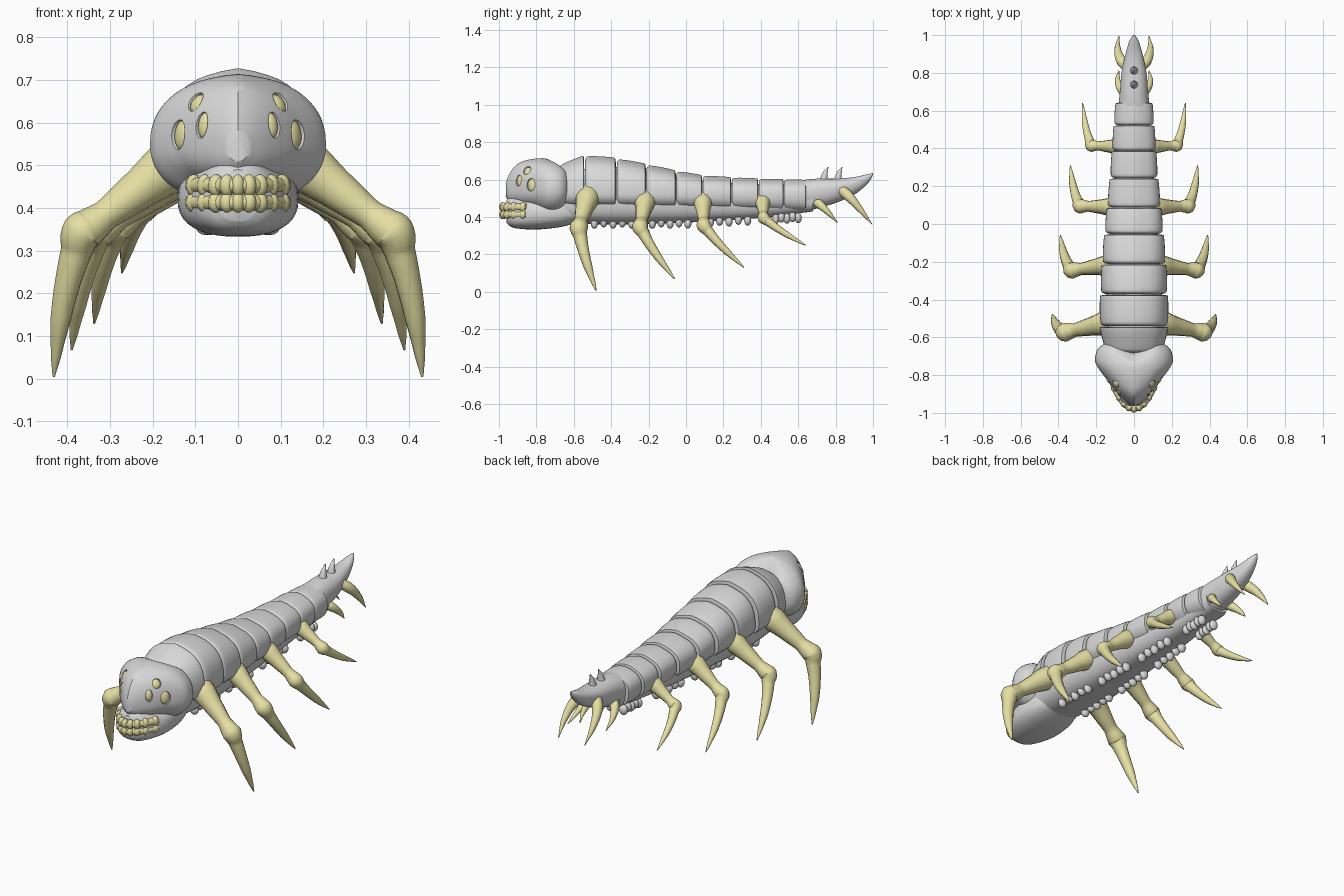
import bpy
import math
from mathutils import Vector
from mathutils.bvhtree import BVHTree

old = bpy.data.objects.get("Cube")
if old:
    bpy.data.objects.remove(old, do_unlink=True)


def material(name, rgb):
    mat = bpy.data.materials.new(name)
    mat.use_nodes = True
    mat.diffuse_color = (*rgb, 1)
    mat.node_tree.nodes["Principled BSDF"].inputs["Base Color"].default_value = (*rgb, 1)
    return mat


GREY = material("shell grey", (.7, .7, .7))
BONE = material("bone yellow", (.79, .745, .37))


def finish(ob, name, mat, angle=40):
    ob.name = name
    ob.data.materials.clear()
    ob.data.materials.append(mat)
    bpy.ops.object.select_all(action="DESELECT")
    ob.select_set(True)
    bpy.context.view_layer.objects.active = ob
    bpy.ops.object.shade_smooth_by_angle(angle=math.radians(angle))
    return ob


def smooth_sections(sections, steps):
    """Catmull-Rom interpolation between cross-sections."""
    out = []
    for i in range(len(sections) - 1):
        a, b, c, d = (sections[min(max(i + k, 0), len(sections) - 1)] for k in (-1, 0, 1, 2))
        for j in range(steps):
            t = j / steps
            out.append([q + .5 * t * (r - p + t * (2*p - 5*q + 4*r - s + t * (3*(q - r) + s - p)))
                        for p, q, r, s in zip(a, b, c, d)])
    return out + [sections[-1]]


def loft(name, sections, mat=GREY, steps=4, sides=40, power=.9, ridge=0, shift=None):
    """Skin along y; each section is y, centre z, half width, height up, height down."""
    rings = smooth_sections(sections, steps)
    verts, faces = [], []
    for y, zc, w, up, down in rings:
        for k in range(sides):
            a = math.tau * k / sides
            c, s = math.cos(a), math.sin(a)
            x = w * math.copysign(abs(c) ** power, c)
            z = zc + (up if s > 0 else down) * math.copysign(abs(s) ** power, s)
            if s > 0:
                z += ridge * max(0, 1 - abs(x) / .06)
            verts.append((x, y + (shift(x, y) if shift else 0), z))
    for r in range(len(rings) - 1):
        for k in range(sides):
            n = (k + 1) % sides
            faces.append((r*sides + k, r*sides + n, (r+1)*sides + n, (r+1)*sides + k))
    faces.append(tuple(reversed(range(sides))))
    faces.append(tuple(range(len(verts) - sides, len(verts))))
    mesh = bpy.data.meshes.new(name)
    mesh.from_pydata(verts, [], [f[::-1] for f in faces])
    ob = bpy.data.objects.new(name, mesh)
    bpy.context.collection.objects.link(ob)
    return finish(ob, name, mat)


def tube(name, points, mat=BONE):
    """Round tapered tube; each point is a position and a radius."""
    curve = bpy.data.curves.new(name, "CURVE")
    curve.dimensions = "3D"
    curve.bevel_depth = 1
    curve.bevel_resolution = 4
    curve.resolution_u = 6
    curve.use_fill_caps = True
    spline = curve.splines.new("BEZIER")
    spline.bezier_points.add(len(points) - 1)
    for bp, (co, radius) in zip(spline.bezier_points, points):
        bp.co, bp.radius = co, radius
        bp.handle_left_type = bp.handle_right_type = "AUTO"
    ob = bpy.data.objects.new(name, curve)
    bpy.context.collection.objects.link(ob)
    bpy.ops.object.select_all(action="DESELECT")
    ob.select_set(True)
    bpy.context.view_layer.objects.active = ob
    bpy.ops.object.convert(target="MESH")
    return finish(bpy.context.object, name, mat, 60)


def ball(name, loc, scale, mat=BONE, rot=(0, 0, 0)):
    bpy.ops.mesh.primitive_uv_sphere_add(segments=16, ring_count=10, location=loc, rotation=rot)
    bpy.context.object.scale = scale
    return finish(bpy.context.object, name, mat, 60)


# Heart-shaped skull: cheeks swept back, notch between the rear lobes
def heart(x, y):
    sweep = .42 * abs(x) * min(1, max(0, (-.72 - y) / .16))
    return sweep - .06 * max(0, 1 - abs(x) / .12) * min(1, max(0, (y + .76) / .1))


skull = loft("skull", [
    (-.965, .54, .025, .03, .03), (-.945, .545, .07, .08, .06), (-.905, .55, .125, .127, .085),
    (-.85, .55, .168, .15, .1), (-.78, .55, .198, .16, .13), (-.71, .55, .206, .155, .14),
    (-.66, .55, .19, .135, .12), (-.63, .55, .145, .1, .08), (-.615, .55, .07, .04, .03)],
    sides=56, ridge=.004, shift=heart)
loft("jaw", [
    (-.96, .41, .04, .08, .04), (-.94, .41, .072, .095, .06), (-.9, .41, .1, .1, .072),
    (-.8, .42, .138, .08, .087), (-.68, .42, .137, .1, .075), (-.58, .43, .11, .1, .06)], power=.8)

# Eyes sunk into cut sockets
tree = BVHTree.FromPolygons([v.co for v in skull.data.vertices],
                            [p.vertices for p in skull.data.polygons])
for side, label in ((1, "left"), (-1, "right")):
    for x, z, w, h in ((.14, .572, .027, .036), (.085, .595, .019, .032), (.1, .65, .023, .026)):
        hit, normal, _, _ = tree.ray_cast(Vector((side * x, -2, z)), Vector((0, 1, 0)))
        if normal.y > 0:
            normal = -normal
        rot = normal.to_track_quat("Z", "Y").to_euler()
        cutter = ball("socket_cutter", hit, (w, h, .022), GREY, rot)
        cutter.hide_render = True
        cut = skull.modifiers.new("socket", "BOOLEAN")
        cut.object, cut.operation, cut.solver = cutter, "DIFFERENCE", "EXACT"
        bpy.context.view_layer.objects.active = skull
        bpy.ops.object.modifier_apply(modifier=cut.name)
        bpy.data.objects.remove(cutter, do_unlink=True)
        ball(label + "_eye", hit - normal * .012, (w * .98, h * .98, .015), BONE, rot)
finish(skull, "skull", GREY)


# Gums and two arched rows of teeth
def arch(x):
    return -.98 + .125 * (x / .11) ** 2


for row, z, height in (("upper", .453, .026), ("lower", .413, .024)):
    tube(row + "_gum", [((x, arch(x) + .006, z), .019) for x in
                        [.108 * k / 4 for k in range(-4, 5)]])
    for k in range(-4, 5):
        x = .0258 * k
        turn = math.atan(2 * .125 * x / .11 ** 2)
        ball(row + "_tooth", (x, arch(x), z), (.016 + .0012 * abs(k), .019, height),
             BONE, (0, 0, turn))

# Soft body core
loft("body_core", [
    (-.66, .5, .13, .13, .13), (-.4, .5, .15, .17, .14), (0, .5, .125, .105, .13),
    (.4, .5, .093, .075, .105), (.68, .51, .075, .07, .08)], power=.7)

# Overlapping back plates: front edge y, top z, half width
edges = [(-.68, .675, .15), (-.54, .728, .182), (-.37, .712, .178), (-.21, .68, .169),
         (-.05, .645, .156), (.09, .62, .142), (.245, .61, .127), (.39, .603, .116),
         (.525, .6, .107), (.645, .595, .097)]
for a, b in zip(edges, edges[1:]):
    sections = []
    for u, grow in ((0, .87), (.05, .95), (.14, .985), (.5, 1.01), (.9, 1.01), (.95, .98), (.97, .87)):
        y, top, w = (p + (q - p) * u for p, q in zip(a, b))
        zc = .53 - .015 * (y + .6)
        sections.append((y, zc, w * grow, (top - zc) * grow - .006, .085 * grow))
    loft("back_plate", sections, steps=2, ridge=.008, power=.82)

# Upturned tail with two small horns on its back
loft("tail", [
    (.6, .51, .086, .085, .09), (.7, .53, .075, .075, .085), (.8, .55, .066, .055, .075),
    (.9, .575, .045, .038, .055), (.97, .607, .024, .022, .03), (1, .63, .005, .005, .006)])
for y in (.735, .81):
    tube("tail_horn", [((0, y, .585), .024), ((0, y + .008, .63), .015),
                       ((0, y + .025, .668), .002)], GREY)

# Four pairs of jointed legs: hip, knee, tip, thickness
legs = [((.17, -.53, .49), (.365, -.573, .342), (.432, -.48, .005), 1),
        ((.15, -.22, .475), (.33, -.245, .345), (.39, -.06, .068), .88),
        ((.13, .09, .47), (.285, .095, .355), (.337, .31, .13), .78),
        ((.1, .41, .475), (.225, .415, .395), (.272, .64, .248), .66)]
for side, label in ((1, "left"), (-1, "right")):
    for hip, knee, tip, t in legs:
        hip, knee, tip = Vector(hip), Vector(knee), Vector(tip)
        bow = Vector((.012, -.006, -.008)) * t
        path = [(hip - (knee - hip) * .3, .062), (hip, .062), (hip.lerp(knee, .3), .049),
                (hip.lerp(knee, .72), .036), (hip.lerp(knee, .92), .046), (knee, .05),
                (knee.lerp(tip, .12) + bow * .5, .037), (knee.lerp(tip, .3) + bow, .031),
                (knee.lerp(tip, .58) + bow, .024), (knee.lerp(tip, .85) + bow * .4, .012), (tip, .003)]
        tube(label + "_leg", [((p.x * side, p.y, p.z), r * t) for p, r in path])

    # Curved spikes under the tail
    for y, z, reach, drop, r in ((.69, .485, .12, .115, .024), (.83, .545, .165, .185, .028)):
        tube(label + "_tail_spike", [
            ((side * .035, y, z), r), ((side * .066, y + reach * .2, z - drop * .15), r),
            ((side * .086, y + reach * .58, z - drop * .53), r * .62),
            ((side * .08, y + reach, z - drop), .002)])

    # Clusters of belly stubs
    for start, end in ((-.49, -.29), (-.18, .01), (.13, .33), (.48, .6)):
        for k in range(5):
            y = start + (end - start) * k / 4
            x = .078 - .035 * (y + .5)
            z = .365 + .05 * max(0, y) + .007 * (k % 2)
            ball(label + "_belly_stub", (side * x, y, z), (.024, .019, .028), GREY)
